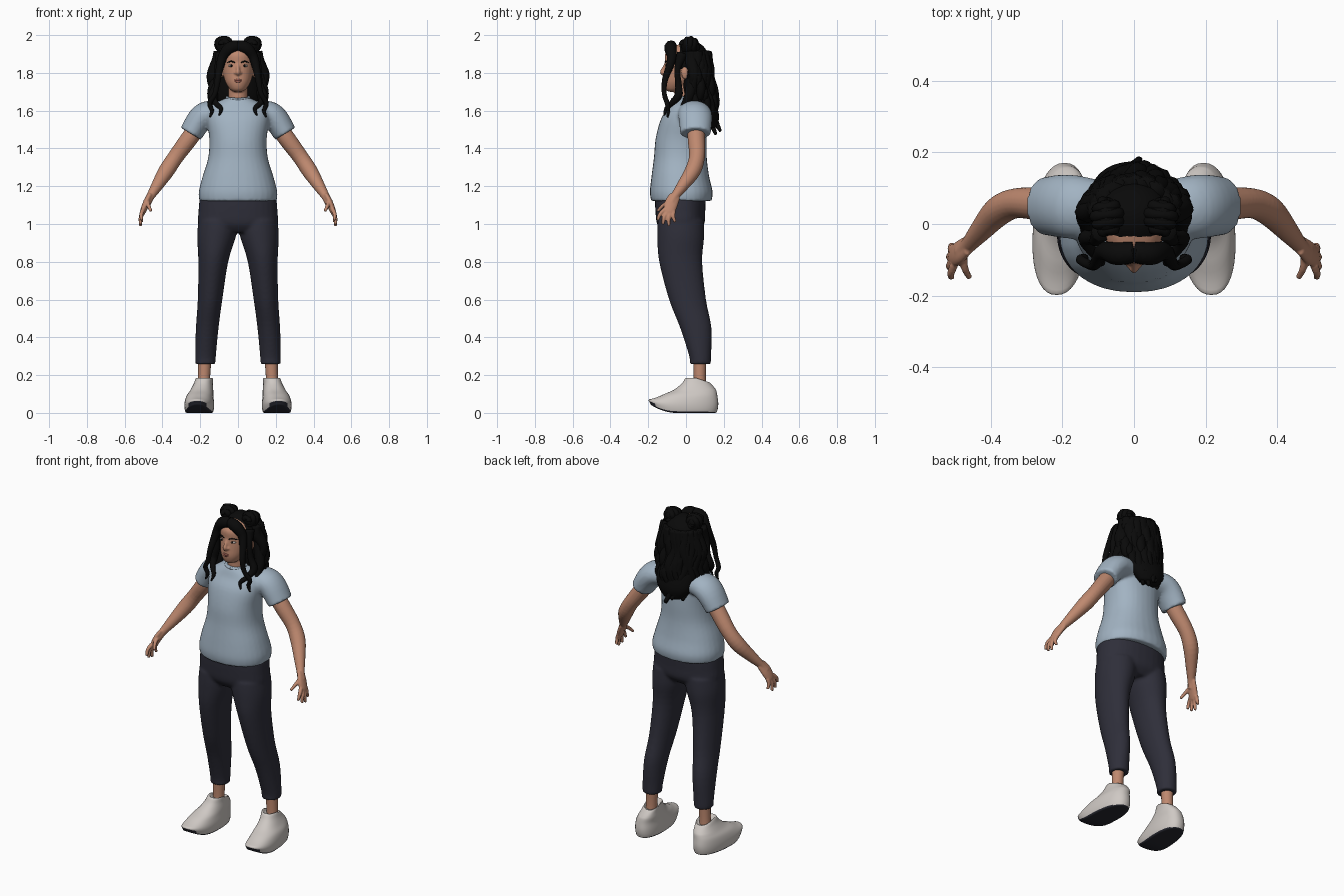
import bpy, bmesh, math, random
from mathutils import Vector, Matrix

random.seed(4)
if "Cube" in bpy.data.objects:
    bpy.data.objects.remove(bpy.data.objects["Cube"])
X, Y, Z = Vector((1, 0, 0)), Vector((0, 1, 0)), Vector((0, 0, 1))


def material(name, r, g, b):
    m = bpy.data.materials.new(name)
    m.use_nodes = True
    m.diffuse_color = (r, g, b, 1)
    bsdf = next(n for n in m.node_tree.nodes if n.type == 'BSDF_PRINCIPLED')
    bsdf.inputs["Base Color"].default_value = (r, g, b, 1)
    bsdf.inputs["Roughness"].default_value = 0.8
    return m


SKIN = material("skin", 0.52, 0.25, 0.16)
SHIRT = material("pale blue cloth", 0.36, 0.45, 0.54)
PANTS = material("charcoal cloth", 0.028, 0.028, 0.042)
SHOE = material("off white shoe", 0.62, 0.58, 0.55)
SOLE = material("dark sole", 0.02, 0.021, 0.03)
HAIR = material("black hair", 0.003, 0.003, 0.003)
EYE = material("eye white", 0.6, 0.55, 0.52)
LIPS = material("lips", 0.36, 0.12, 0.09)


def spline(keys, steps):
    """Smooth curve through keys of any dimension."""
    k = [Vector(p) for p in keys]
    k = [k[0]] + k + [k[-1]]
    out = []
    for a, b, c, d in zip(k, k[1:], k[2:], k[3:]):
        for i in range(steps):
            t = i / steps
            out.append(b + (c - a) * (t / 2) + (a * 2 - b * 5 + c * 4 - d) * (t * t / 2)
                       + (b * 3 - a - c * 3 + d) * (t ** 3 / 2))
    return out + [k[-1]]


def skin_rings(bm, rings):
    rows = [[bm.verts.new(p) for p in ring] for ring in rings]
    n = len(rows[0])
    for lo, hi in zip(rows, rows[1:]):
        for i in range(n):
            bm.faces.new((lo[i], lo[(i + 1) % n], hi[(i + 1) % n], hi[i]))
    bm.faces.new(rows[0][::-1])
    bm.faces.new(rows[-1])


def loft(bm, keys, power=2.0, segs=32, steps=4):
    """Stack of horizontal ovals: centre x, centre y, z, half width, half depth."""
    def bend(v):
        return math.copysign(abs(v) ** (2 / power), v)
    angles = [math.tau * i / segs for i in range(segs)]
    skin_rings(bm, [[(x + rx * bend(math.cos(a)), y + ry * bend(math.sin(a)), z)
                     for a in angles] for x, y, z, rx, ry in spline(keys, steps)])


def tube(bm, keys, ref=Y, wide=1.0, segs=12, steps=4):
    """Tube through x, y, z, radius; wide stretches it across ref."""
    pts = spline(keys, steps)
    rings = []
    for i, p in enumerate(pts):
        c = Vector(p[:3])
        t = Vector(pts[min(i + 1, len(pts) - 1)][:3]) - Vector(pts[max(i - 1, 0)][:3])
        u = t.cross(ref).normalized()
        v = u.cross(t).normalized()
        r = max(p[3], 0.001)
        rings.append([c + u * (r * wide * math.cos(a)) + v * (r * math.sin(a))
                      for a in (math.tau * j / segs for j in range(segs))])
    skin_rings(bm, rings)


def ball(bm, centre, size):
    m = Matrix.Translation(centre) @ Matrix.Diagonal((*size, 1))
    bmesh.ops.create_icosphere(bm, subdivisions=3, radius=1, matrix=m)


def finish(name, bm, mats, mirror=False, voxel=0, smooth=3):
    bmesh.ops.recalc_face_normals(bm, faces=bm.faces)
    for f in bm.faces:
        f.smooth = True
    mesh = bpy.data.meshes.new(name)
    bm.to_mesh(mesh)
    bm.free()
    for m in mats:
        mesh.materials.append(m)
    ob = bpy.data.objects.new(name, mesh)
    bpy.context.scene.collection.objects.link(ob)
    if mirror:
        ob.modifiers.new("mirror", 'MIRROR').use_mirror_merge = False
    if voxel:
        r = ob.modifiers.new("blend", 'REMESH')
        r.mode, r.voxel_size, r.use_smooth_shade = 'VOXEL', voxel, True
        s = ob.modifiers.new("soften", 'SMOOTH')
        s.factor, s.iterations = 0.5, smooth
    return ob


# Shirt: torso and sleeves blended together
bm = bmesh.new()
loft(bm, [(0, -.025, 1.122, .205, .16), (0, -.025, 1.17, .208, .166), (0, -.03, 1.25, .188, .153),
          (0, -.03, 1.35, .158, .14), (0, -.026, 1.45, .152, .135), (0, -.015, 1.55, .165, .12),
          (0, 0, 1.61, .16, .1), (0, 0, 1.645, .11, .085), (0, -.01, 1.668, .062, .062)], 2.2)
tube(bm, [(.05, .03, 1.585, .06), (.15, .045, 1.585, .068), (.2, .05, 1.555, .068),
          (.25, .05, 1.478, .062)], Z, 1.3, 24)
finish("shirt", bm, [SHIRT], True, .009)

# Neck ribbing
bm = bmesh.new()
tube(bm, [(.058 * math.sin(a), -.014 - .058 * math.cos(a), 1.668 - .008 * math.cos(a), .008)
          for a in (math.tau * i / 16 for i in range(17))], Z, 1, 8, 2)
finish("collar", bm, [SHIRT])

# Trousers: hips and two legs
bm = bmesh.new()
loft(bm, [(0, -.03, .955, .17, .09), (0, -.028, 1.0, .21, .125), (0, -.03, 1.07, .209, .132),
          (0, -.03, 1.14, .203, .135)], 2.3)
loft(bm, [(.172, .075, .258, .053, .056), (.172, .075, .3, .055, .058), (.163, .052, .45, .06, .083),
          (.148, .008, .6, .065, .098), (.131, -.028, .8, .079, .114),
          (.114, -.028, .93, .102, .124), (.102, -.028, 1.02, .108, .122)])
finish("trousers", bm, [PANTS], True, .009)

# Ankles
bm = bmesh.new()
tube(bm, [(.182, .075, .08, .036), (.18, .073, .18, .032), (.175, .073, .3, .036)], Y, 1, 16)
finish("ankles", bm, [SKIN], True)

# Shoes with the sole turned up at the toe
bm = bmesh.new()
loft(bm, [(.205, -.012, 0, .012, .03), (.205, -.012, 0, .04, .1), (.205, -.012, 0, .066, .165),
          (.205, -.012, .014, .075, .178), (.205, -.012, .05, .077, .183), (.203, .015, .09, .07, .151),
          (.195, .046, .12, .06, .114), (.188, .062, .155, .05, .085), (.182, .063, .186, .044, .062),
          (.182, .07, .17, .034, .045)], 2.3, 40)
for v in bm.verts:
    x, y, z = v.co
    toe = max(0, (-.05 - y) / .14) ** 2
    v.co = (x - .06 * (y + .01), y, max(0, z) + toe * .045 * max(0, 1 - z / .09))
    v.co.z -= max(0, z - .12) * max(0, y - .05) * 5
bmesh.ops.recalc_face_normals(bm, faces=bm.faces)
for f in bm.faces:
    c = f.calc_center_median()
    f.material_index = int(c.z < .075 and (f.normal.z < -.35 or (c.y < -.165 and c.z < .055)))
finish("shoes", bm, [SHOE, SOLE], True)

# Arms, palms and fingers
bm = bmesh.new()
tube(bm, [(.18, .05, 1.56, .045), (.26, .055, 1.45, .046), (.33, .058, 1.355, .042),
          (.38, .035, 1.28, .042), (.43, -.02, 1.2, .031), (.464, -.06, 1.145, .022),
          (.483, -.078, 1.11, .022)], Y, 1, 20)
tube(bm, [(.464, -.058, 1.15, .015), (.485, -.077, 1.11, .018), (.502, -.088, 1.07, .016),
          (.507, -.09, 1.052, .012)], X, 2.0, 16)
for base, tip in (((.503, -.114, 1.075), (.511, -.15, 1.02)), ((.506, -.1, 1.06), (.516, -.122, .998)),
                  ((.506, -.082, 1.06), (.516, -.09, .99)), ((.503, -.066, 1.065), (.51, -.058, 1.01)),
                  ((.478, -.08, 1.12), (.46, -.15, 1.068))):
    a, b = Vector(base), Vector(tip)
    mid = (a + b) / 2 + Vector((.005, -.006, .004))
    tube(bm, [(*a, .012), (*mid, .0105), (*b, .008)], X)
finish("arms_and_hands", bm, [SKIN], True, .0045, 2)

# Head, neck, nose and ears
bm = bmesh.new()
loft(bm, [(0, -.065, 1.7, .02, .025), (0, -.062, 1.713, .042, .047), (0, -.043, 1.75, .066, .077),
          (0, -.02, 1.8, .08, .097), (0, -.005, 1.85, .086, .107), (0, 0, 1.9, .084, .11),
          (0, .005, 1.935, .062, .08), (0, .01, 1.955, .025, .035)])
tube(bm, [(0, .0, 1.6, .056), (0, -.012, 1.67, .05), (0, -.01, 1.76, .05)], Y, 1, 20)
tube(bm, [(0, -.104, 1.85, .008), (0, -.118, 1.825, .009), (0, -.126, 1.802, .012),
          (0, -.112, 1.79, .008)], X)
for s in (-1, 1):
    ball(bm, (s * .012, -.116, 1.8), (.009, .01, .008))
    ball(bm, (s * .093, -.005, 1.8), (.013, .02, .034))
finish("head", bm, [SKIN], False, .005, 2)

# Face details
bm = bmesh.new()
ball(bm, (.035, -.095, 1.838), (.016, .0135, .007))
finish("eyes", bm, [EYE], True)
bm = bmesh.new()
ball(bm, (.035, -.105, 1.838), (.006, .005, .006))
tube(bm, [(.016, -.11, 1.855, .003), (.036, -.106, 1.861, .004), (.058, -.087, 1.855, .002)], Z, 1, 8)
finish("irises_and_brows", bm, [HAIR], True)
bm = bmesh.new()
for z in (1.754, 1.763):
    tube(bm, [(-.026, -.109, 1.759, .002), (0, -.121, z, .006), (.026, -.109, 1.759, .002)], Z, 1, 8)
finish("lips", bm, [LIPS])

# Hair: skull cap and back volume
bm = bmesh.new()
ball(bm, (0, .022, 1.862), (.107, .102, .11))
loft(bm, [(0, .04, 1.9, .09, .07), (0, .05, 1.77, .11, .075), (0, .075, 1.66, .125, .08),
          (0, .115, 1.57, .105, .06), (0, .125, 1.51, .06, .035)])
finish("hair_cap", bm, [HAIR])

# Wavy locks down the back, longest in the middle
bm = bmesh.new()
for row in range(2):
    for i in range(11):
        a = math.radians(-84 + 16.8 * i + 8 * row)
        s, c = math.sin(a), max(0, math.cos(a))
        end = 1.58 - .1 * c + random.uniform(-.02, .04) + .05 * row
        phase = random.uniform(0, 6)
        keys = []
        for k in range(9):
            t = k / 8
            wave = .013 * math.sin(phase + t * 12) * (.3 + t)
            spread = .098 + .035 * math.sin(t * 2.6) - .025 * t * c
            back = .025 + .045 * t + c * (.08 + .02 * t) - .03 * abs(s) * t
            keys.append((spread * s + wave, back + .8 * wave, 1.91 + (end - 1.91) * t,
                         .008 + .02 * (1 - t ** 3) * (1.1 - .2 * row)))
        tube(bm, keys, Y, 1.15, 8, 3)
finish("back_locks", bm, [HAIR])

# Parted fringe with loose strands beside the face
bm = bmesh.new()
tube(bm, [(0, -.078, 1.943, .03), (.045, -.083, 1.93, .033), (.08, -.075, 1.885, .026),
          (.096, -.088, 1.83, .021), (.108, -.112, 1.76, .016), (.122, -.115, 1.69, .013),
          (.15, -.1, 1.64, .013), (.138, -.095, 1.6, .011), (.15, -.098, 1.565, .004)], Y, 1, 10)
tube(bm, [(.09, -.02, 1.9, .03), (.108, -.045, 1.82, .017), (.115, -.04, 1.74, .018), (.135, -.04, 1.68, .022),
          (.118, -.075, 1.64, .015), (.09, -.105, 1.61, .011), (.1, -.115, 1.575, .004)], Y, 1, 10)
tube(bm, [(.095, .04, 1.86, .025), (.12, .03, 1.76, .028), (.135, .02, 1.69, .028),
          (.13, .0, 1.64, .024), (.15, -.03, 1.6, .008)], Y, 1, 10)
finish("front_strands", bm, [HAIR], True)

# Two coiled buns
bm = bmesh.new()
ball(bm, (.075, .02, 1.948), (.044, .048, .044))
coil = []
for i in range(37):
    t, a = i / 36, math.tau * i / 9
    r = .012 + .024 * math.sin(math.pi * t)
    coil.append((.075 + r * math.cos(a), -.022 + .085 * t, 1.948 + r * math.sin(a),
                 .015 + .003 * math.sin(i * 2.1)))
tube(bm, coil, Y, 1, 8, 2)
finish("hair_buns", bm, [HAIR], True)
